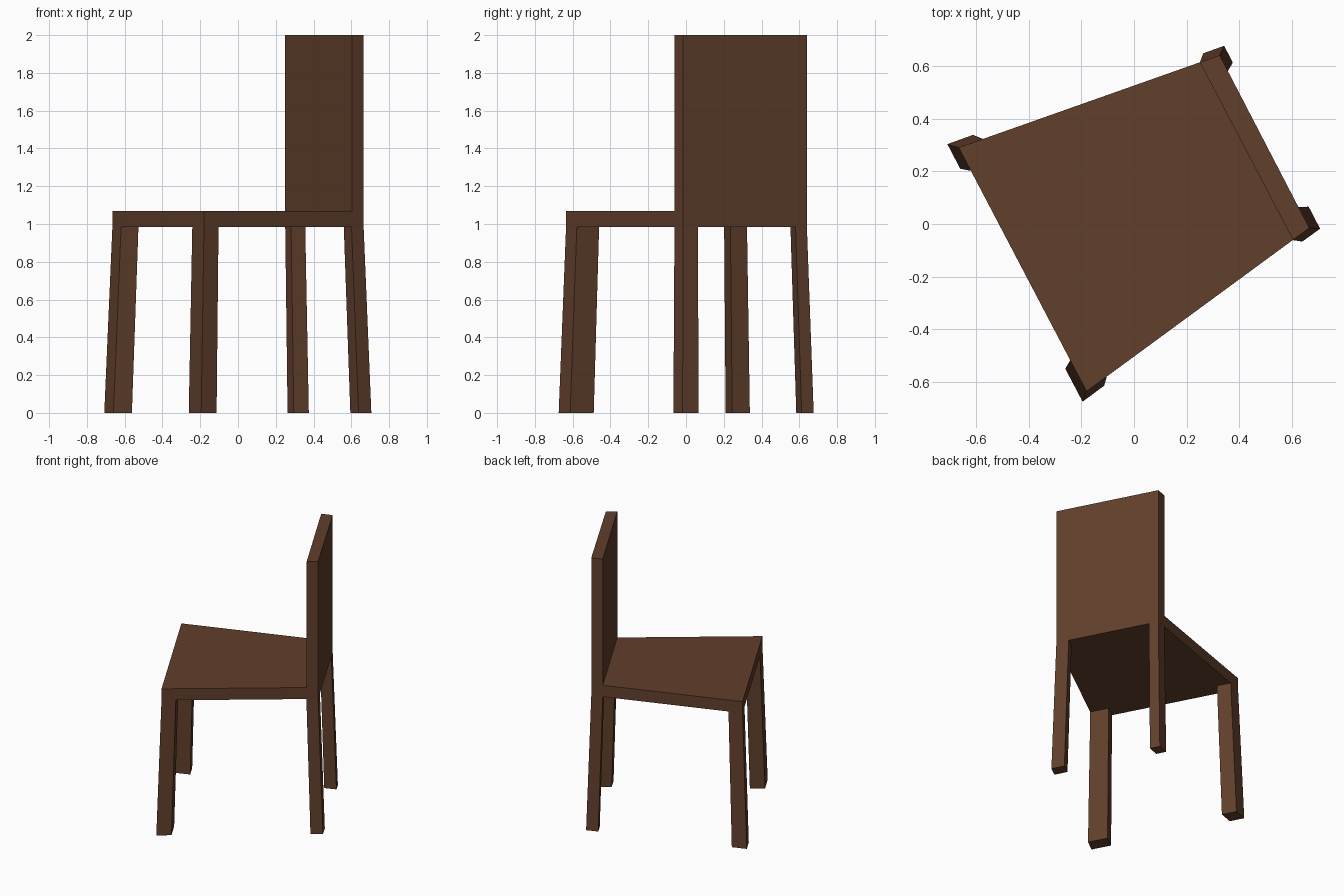
import bpy, bmesh
from mathutils import Vector

if "Cube" in bpy.data.objects:
    bpy.data.objects.remove(bpy.data.objects["Cube"])

wood = bpy.data.materials.new("dark_wood")
wood.diffuse_color = (0.12, 0.05, 0.025, 1)
wood.use_nodes = True
wood.node_tree.nodes["Principled BSDF"].inputs["Base Color"].default_value = wood.diffuse_color


def loft(name, bottom, top, z0, z1):
    """Solid between two plan outlines at heights z0 and z1."""
    bm = bmesh.new()
    lo = [bm.verts.new((p[0], p[1], z0)) for p in bottom]
    hi = [bm.verts.new((p[0], p[1], z1)) for p in top]
    bm.faces.new(lo[::-1])
    bm.faces.new(hi)
    n = len(lo)
    for i in range(n):
        j = (i + 1) % n
        bm.faces.new((lo[i], lo[j], hi[j], hi[i]))
    bmesh.ops.recalc_face_normals(bm, faces=bm.faces)
    mesh = bpy.data.meshes.new(name)
    bm.to_mesh(mesh)
    bm.free()
    mesh.materials.append(wood)
    obj = bpy.data.objects.new(name, mesh)
    bpy.context.collection.objects.link(obj)
    return obj


def corner_quad(corner, a, b):
    """Parallelogram growing from an outer corner along two edges."""
    c, a, b = Vector(corner), Vector(a), Vector(b)
    return [c, c + a, c + a + b, c + b]


SEAT_LOW, SEAT_TOP, BACK_TOP = 0.985, 1.07, 2.0

# Seat: trapezoid narrowing towards the backrest
fl, fr = (-0.665, 0.29), (-0.18, -0.635)
br, bl = (0.665, -0.015), (0.325, 0.64)
seat = [fl, fr, br, bl]
loft("seat", seat, seat, SEAT_LOW, SEAT_TOP)

# Backrest: upright panel along the narrow edge
back = [(0.603, -0.06), br, bl, (0.25, 0.613)]
loft("backrest", back, back, SEAT_TOP, BACK_TOP)

# Legs: splayed, slightly wider at the foot
# name, top corner, foot corner, vector along side edge, vector along end edge
legs = [
    ("front_left_leg", fl, (-0.708, 0.303), (0.092, 0.033), (0.046, -0.088)),
    ("front_right_leg", fr, (-0.195, -0.674), (0.077, 0.057), (-0.062, 0.118)),
    ("back_right_leg", br, (0.706, -0.018), (-0.064, -0.046), (-0.041, 0.079)),
    ("back_left_leg", bl, (0.342, 0.676), (-0.075, -0.027), (0.031, -0.060)),
]
for name, top, foot, side, end in legs:
    wider = 1.06
    loft(name,
         corner_quad(foot, Vector(side) * wider, Vector(end) * wider),
         corner_quad(top, side, end), 0, SEAT_LOW)
